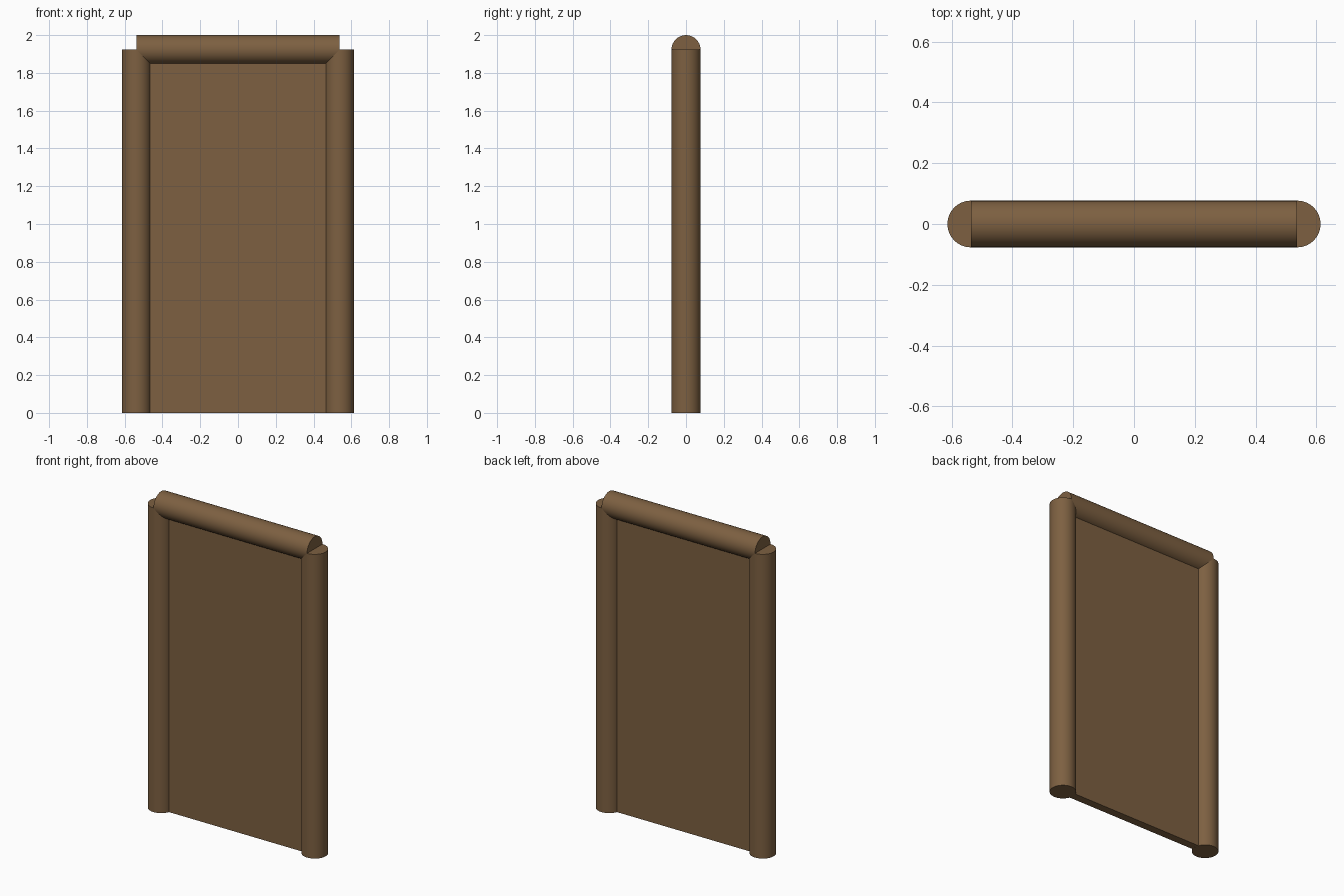
import bpy, math

if "Cube" in bpy.data.objects:
    bpy.data.objects.remove(bpy.data.objects["Cube"])

R = 0.077          # log radius
X = 0.537          # post centre
TOP = 2.0 - R      # beam axis height

wood = bpy.data.materials.new("brown wood")
wood.diffuse_color = (0.205, 0.117, 0.053, 1)
wood.use_nodes = True
wood.node_tree.nodes["Principled BSDF"].inputs["Base Color"].default_value = wood.diffuse_color


def log(name, length, loc, rot=(0, 0, 0)):
    bpy.ops.mesh.primitive_cylinder_add(vertices=32, radius=R, depth=length,
                                        location=loc, rotation=rot)
    ob = bpy.context.object
    ob.name = name
    ob.data.materials.append(wood)
    bpy.ops.object.shade_smooth_by_angle(angle=math.radians(30))
    return ob


# Round side posts
for side, name in ((-1, "left_post"), (1, "right_post")):
    log(name, TOP, (side * X, 0, TOP / 2))

# Round beam resting across the post tops
log("top_beam", 2 * X, (0, 0, TOP), (0, math.pi / 2, 0))

# Flat panel filling the frame
bpy.ops.mesh.primitive_cube_add(size=1, location=(0, 0, TOP / 2))
panel = bpy.context.object
panel.name = "door_panel"
panel.scale = (2 * X, 0.052, TOP - 0.0004)
bpy.ops.object.transform_apply(location=False, rotation=False, scale=True)
# keep the bottom flush with the ground; the top ends inside the beam
panel.data.materials.append(wood)
